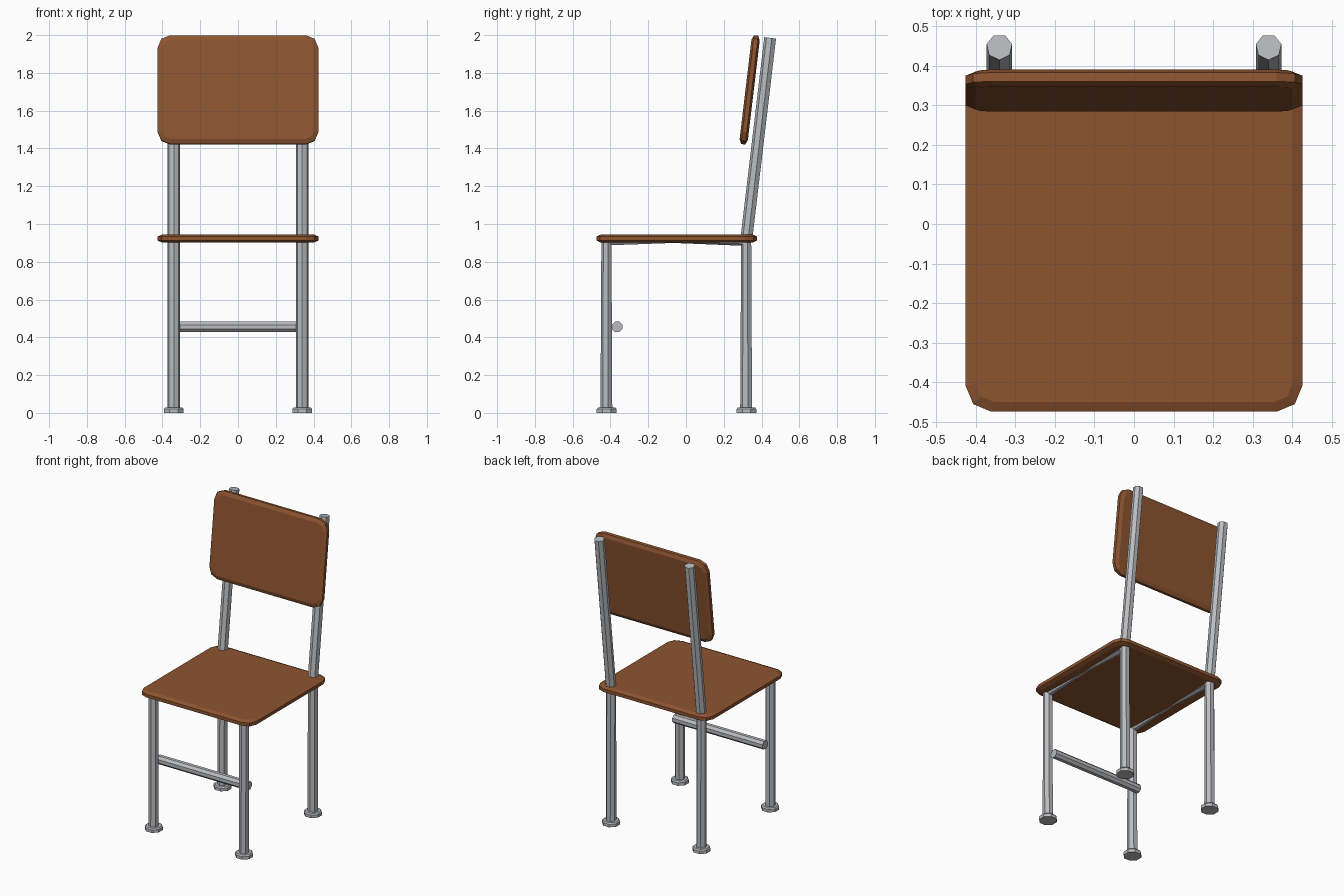
import bpy, bmesh, math
from mathutils import Matrix, Vector

cube = bpy.data.objects.get("Cube")
if cube:
    bpy.data.objects.remove(cube, do_unlink=True)


def material(name, rgb):
    mat = bpy.data.materials.new(name)
    mat.use_nodes = True
    mat.diffuse_color = (*rgb, 1)
    mat.node_tree.nodes["Principled BSDF"].inputs["Base Color"].default_value = (*rgb, 1)
    return mat


wood = material("brown wood", (0.27, 0.09, 0.03))
metal = material("grey metal", (0.49, 0.50, 0.52))


def finish(bm, name, mat):
    bmesh.ops.recalc_face_normals(bm, faces=bm.faces)
    mesh = bpy.data.meshes.new(name)
    bm.to_mesh(mesh)
    bm.free()
    mesh.materials.append(mat)
    obj = bpy.data.objects.new(name, mesh)
    bpy.context.collection.objects.link(obj)
    return obj


def slab(name, size, centre, tilt=0):
    """Board with rounded corners and a chamfered rim."""
    bm = bmesh.new()
    bmesh.ops.create_cube(bm, size=1)
    rim = 0.025
    bmesh.ops.scale(bm, vec=(size[0], size[1], 4 * rim), verts=bm.verts)
    corners = [e for e in bm.edges
               if abs(e.verts[0].co.z - e.verts[1].co.z) > rim]
    bmesh.ops.bevel(bm, geom=corners, offset=0.065, segments=2,
                    profile=0.5, affect='EDGES')
    outline = [e for e in bm.edges
               if abs(e.verts[0].co.z - e.verts[1].co.z) < rim]
    bmesh.ops.bevel(bm, geom=outline, offset=rim, segments=1, affect='EDGES')
    bmesh.ops.scale(bm, vec=(1, 1, size[2] / (4 * rim)), verts=bm.verts)
    bm.transform(Matrix.Translation(centre) @ Matrix.Rotation(tilt, 4, 'X'))
    return finish(bm, name, wood)


def tube(name, start, end, r1, r2=None, sides=7, flatten=1, spin=math.pi):
    """Faceted bar between two points; flatten narrows its far end in depth."""
    start, end = Vector(start), Vector(end)
    axis = end - start
    bm = bmesh.new()
    bmesh.ops.create_cone(bm, cap_ends=True, segments=sides, radius1=r1,
                          radius2=r2 or r1, depth=axis.length)
    for v in bm.verts:
        if v.co.z > 0:
            v.co.y *= flatten
    turn = Vector((0, 0, 1)).rotation_difference(axis).to_matrix().to_4x4()
    bm.transform(Matrix.Translation((start + end) / 2) @ turn
                 @ Matrix.Rotation(spin, 4, 'Z'))
    return finish(bm, name, metal)


FRONT, BACK, SIDE, R = -0.42, 0.32, 0.34, 0.033
MIDDLE = (FRONT + BACK) / 2

# Boards
slab("seat", (0.85, 0.85, 0.044), (0, -0.049, 0.923))
slab("backrest", (0.85, 0.58, 0.044), (0, 0.337, 1.71), math.radians(83.2))

# Frame on each side
for side, s in (("left", 1), ("right", -1)):
    x = s * SIDE
    for place, y in (("front", FRONT), ("back", BACK)):
        tube(f"{place}_leg_{side}", (x, y, 0.01), (x, y, 0.92), R, flatten=0.85)
        # Foot with a chamfered top
        tube(f"{place}_foot_{side}", (x, y, 0), (x, y, 0.02), 0.057, sides=8,
             spin=math.pi / 8)
        tube(f"{place}_foot_rim_{side}", (x, y, 0.02), (x, y, 0.028), 0.057,
             0.05, sides=8, spin=math.pi / 8)
        # Seat rail, narrowing to the middle
        tube(f"{place}_rail_{side}", (x, y, 0.912), (x, MIDDLE, 0.912), 0.028, 0.013)
    tube(f"upright_{side}", (x, BACK, 0.91), (x, 0.447, 1.985), R)

# Crossbar behind the front legs
tube("crossbar", (-SIDE, -0.365, 0.455), (SIDE, -0.365, 0.455), 0.03, sides=8,
     spin=math.pi / 8)
